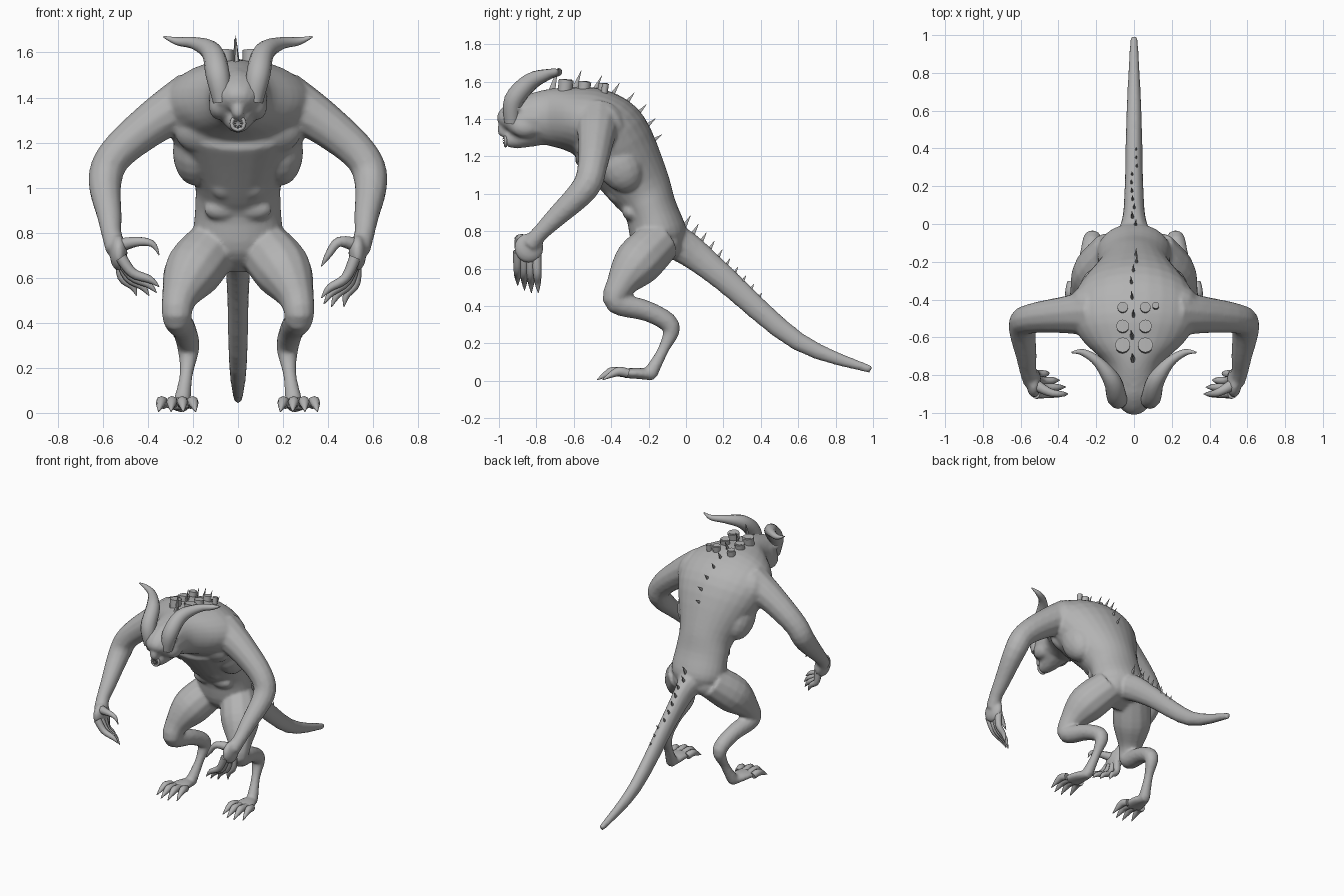
import bpy, bmesh, math, random
from mathutils import Vector, Matrix

random.seed(4)
cube = bpy.data.objects.get("Cube")
if cube:
    bpy.data.objects.remove(cube, do_unlink=True)

skin = bpy.data.materials.new("grey skin")
skin.use_nodes = True
grey = (.45, .45, .45, 1)
skin.diffuse_color = grey
skin.node_tree.nodes["Principled BSDF"].inputs["Base Color"].default_value = grey


def smooth_path(points, steps):
    """Pass a smooth spline through points of any dimension."""
    path = []
    last = len(points) - 1
    for i in range(last):
        before, start = points[max(i - 1, 0)], points[i]
        end, after = points[i + 1], points[min(i + 2, last)]
        for step in range(steps):
            t = step / steps
            pull_start, pull_end = (end - before) / 2, (after - start) / 2
            blend = t * t * (3 - 2 * t)
            path.append(start.lerp(end, blend) + pull_start * (t * (1 - t) ** 2)
                        - pull_end * (t * t * (1 - t)))
    return path + [points[last]]


def tube(bm, joints, side=1, sides=12, steps=4):
    """Closed tube through joints of (x, y, z, radius) or (x, y, z, width, depth)."""
    points = [Vector((j[0] * side, *j[1:4], j[-1])) for j in joints]
    path = smooth_path(points, steps)
    centers = [Vector(p[:3]) for p in path]
    across = Vector((1, 0, 0))
    rings = []
    for i, (center, p) in enumerate(zip(centers, path)):
        ahead = centers[min(i + 1, len(centers) - 1)]
        behind = centers[max(i - 1, 0)]
        along = (ahead - behind).normalized()
        across = (across - along * across.dot(along)).normalized()
        other = along.cross(across)
        ring = []
        for k in range(sides):
            angle = math.tau * k / sides
            ring.append(bm.verts.new(center + across * p[3] * math.cos(angle)
                                     + other * p[4] * math.sin(angle)))
        rings.append(ring)
    faces = [bm.faces.new(rings[0]), bm.faces.new(rings[-1])]
    for lower, upper in zip(rings, rings[1:]):
        for k in range(sides):
            n = (k + 1) % sides
            faces.append(bm.faces.new((lower[k], lower[n], upper[n], upper[k])))
    bmesh.ops.recalc_face_normals(bm, faces=faces)


def muscle(bm, location, size, tilt=.5):
    """Ellipsoid leaning forward with the body."""
    matrix = (Matrix.Translation(location) @ Matrix.Rotation(tilt, 4, "X")
              @ Matrix.Diagonal((*size, 1)))
    bmesh.ops.create_uvsphere(bm, u_segments=16, v_segments=10, radius=1, matrix=matrix)


def finish(name, bm):
    mesh = bpy.data.meshes.new(name)
    bm.to_mesh(mesh)
    bm.free()
    mesh.materials.append(skin)
    part = bpy.data.objects.new(name, mesh)
    bpy.context.collection.objects.link(part)
    bpy.ops.object.select_all(action="DESELECT")
    part.select_set(True)
    bpy.context.view_layer.objects.active = part
    bpy.ops.object.shade_smooth_by_angle(angle=math.radians(50))
    return part


# Torso from crotch to neck
body = bmesh.new()
tube(body, [(0, -.1, .65, .08), (0, -.14, .76, .19, .15), (0, -.19, .92, .19, .14),
            (0, -.25, 1.04, .2, .17), (0, -.4, 1.28, .32, .22), (0, -.5, 1.37, .34, .2),
            (0, -.62, 1.4, .27, .17), (0, -.74, 1.41, .15, .15), (0, -.85, 1.41, .12)], sides=28)

# Tail
tube(body, [(0, -.14, .78, .15, .1), (0, 0, .71, .07, .09), (0, .2, .55, .05, .07),
            (0, .6, .21, .04, .05), (0, .99, .06, .02)])

# Skull, muzzle and nose
tube(body, [(0, -.7, 1.4, .13), (0, -.85, 1.4, .13), (0, -.95, 1.38, .09), (0, -.98, 1.36, .04)])
tube(body, [(0, -.8, 1.35, .1), (0, -.9, 1.3, .06), (0, -.96, 1.29, .04)])
tube(body, [(0, -.96, 1.44, .02), (0, -.98, 1.34, .03), (0, -.96, 1.32, .02)])

for side in (1, -1):
    # Brow and cheek
    tube(body, [(.02, -.97, 1.39, .02), (.06, -.96, 1.41, .02), (.12, -.9, 1.47, .02)], side)
    muscle(body, (side * .08, -.86, 1.36), (.05, .08, .06), 0)
    # Arm: shoulder, upper arm, elbow, forearm, wrist
    tube(body, [(.2, -.47, 1.39, .13), (.36, -.48, 1.3, .1), (.54, -.5, 1.15, .08),
                (.59, -.54, 1.03, .075), (.57, -.7, .87, .055), (.56, -.78, .79, .045),
                (.54, -.83, .73, .05)], side)
    # Palm and thumb root
    muscle(body, (side * .53, -.84, .71), (.04, .08, .08), 0)
    # Leg: hip, thigh, knee, shin, hock, ankle, heel
    tube(body, [(.1, -.14, .75, .12), (.2, -.26, .63, .13), (.26, -.35, .51, .08),
                (.27, -.37, .42, .065), (.24, -.2, .37, .055), (.22, -.08, .29, .05),
                (.23, -.12, .17, .03), (.25, -.19, .04, .04)], side)
    # Sole
    tube(body, [(.25, -.17, .03, .03), (.26, -.26, .04, .06, .03), (.27, -.34, .04, .07, .025)], side)
    # Pectoral, shoulder, flank, belly and buttock
    muscle(body, (side * .14, -.53, 1.24), (.14, .06, .1))
    muscle(body, (side * .22, -.42, 1.37), (.12, .1, .13))
    muscle(body, (side * .19, -.36, 1.16), (.1, .12, .16))
    muscle(body, (side * .06, -.38, 1), (.06, .04, .06))
    muscle(body, (side * .07, -.3, .9), (.08, .04, .05))
    muscle(body, (side * .08, -.11, .74), (.09, .08, .09))

# Fuse the overlapping masses into one skin
body_part = finish("body", body)
fuse = body_part.modifiers.new("fuse", "REMESH")
fuse.mode = "VOXEL"
fuse.voxel_size = .011
fuse.use_smooth_shade = True
relax = body_part.modifiers.new("relax", "SMOOTH")
relax.factor = .5
relax.iterations = 4

for label, side in (("left", 1), ("right", -1)):
    # Horn sweeping up, back and outward, hooked at the tip
    bm = bmesh.new()
    tube(bm, [(.07, -.93, 1.38, .04), (.09, -.92, 1.5, .053), (.115, -.83, 1.6, .047),
              (.19, -.73, 1.64, .028), (.27, -.68, 1.65, .018), (.33, -.68, 1.67, .004)], side)
    finish(label + "_horn", bm)

    # Four bent fingers with claws, fanned out by rule; the left hand droops more
    droop = Vector((.02, 0, -.05)) if side > 0 else Vector()
    bm = bmesh.new()
    for finger in range(4):
        spread = finger / 3
        base = Vector((.52, -.9 + .1 * spread, .69))
        tip = Vector((.35 + .1 * spread ** 2, -.9 + .11 * spread, .56 - .1 * spread + .06 * spread ** 2))
        tip += droop
        knuckle = base.lerp(tip, .45) + Vector((.025, 0, -.01))
        nail = base.lerp(tip, .75)
        tube(bm, [(*base, .026), (*knuckle, .022), (*nail, .017), (*tip, .002)], side, 8)
    # Thumb
    thumb = Vector((.35, -.9, .7)) + droop
    bend = thumb + Vector((.03, 0, .05))
    tube(bm, [(.54, -.84, .74, .035), (.45, -.89, .76, .023), (*bend, .015), (*thumb, .002)], side, 8)
    finish(label + "_fingers", bm)

    # Four clawed toes, the middle ones longest
    bm = bmesh.new()
    for toe in range(4):
        fan = toe - 1.5
        x = .27 + .04 * fan
        front = -.46 + .015 * fan ** 2
        tube(bm, [(x, -.31, .04, .024), (x + .006 * fan, front + .07, .05, .025),
                  (x + .01 * fan, front + .03, .035, .018), (x + .015 * fan, front - .02, .005, .002)],
             side, 8)
    finish(label + "_toes", bm)

    # Eye
    bm = bmesh.new()
    muscle(bm, (side * .05, -.956, 1.378), (.016, .012, .01), 0)
    finish(label + "_eye", bm)

# Round lips with a ring of teeth
mouth = Vector((0, -.965, 1.285))
bpy.ops.mesh.primitive_torus_add(major_segments=16, minor_segments=8, major_radius=.028,
                                 minor_radius=.009, location=mouth, rotation=(math.pi / 2, 0, 0))
lips = bpy.context.object
lips.name = "lips"
lips.data.materials.append(skin)
bpy.ops.object.shade_smooth()
bm = bmesh.new()
for tooth in range(8):
    angle = math.tau * tooth / 8
    outward = Vector((math.cos(angle), 0, math.sin(angle)))
    root = mouth + outward * .024
    point = mouth + outward * .01 + Vector((0, -.015, 0))
    tube(bm, [(*root, .006), (*point, .001)], sides=5, steps=1)
finish("teeth", bm)

# Hollow vents in rows on the upper back, shrinking rearward
bm = bmesh.new()


def vent(x, y, radius):
    top = 1.61 - (y + .64) / 10
    tube(bm, [(x, y - .02, 1.45, radius * .9), (x, y, top, radius), (x, y, top + .001, radius * .75),
              (x, y, top - .03, radius * .7)], steps=1)


for row in range(3):
    for x in (-.06, .06):
        vent(x, -.64 + .1 * row, .04 - .006 * row)
vent(.115, -.43, .018)
finish("back_vents", bm)

# Spine spikes: an arc over the back, then a straight run down the tail
bm = bmesh.new()


def spike(base, lean, length):
    x = random.uniform(-.01, .01)
    tip = base + Vector((0, math.cos(lean), math.sin(lean))) * length
    tube(bm, [(x, base.y, base.z, .015, .022), (x * 2, tip.y, tip.z, .001)], sides=6, steps=1)


neck, bend, loin = Vector((0, -.72, 1.54)), Vector((0, -.3, 1.54)), Vector((0, -.21, 1.26))
for k in range(8):
    t = k / 7
    base = neck.lerp(bend, t).lerp(bend.lerp(loin, t), t)
    spike(base, math.radians(75 - 40 * t), .14 - .04 * t)
for k in range(10):
    t = k / 9
    spike(Vector((0, -.03, .79)).lerp(Vector((0, .37, .41)), t), math.radians(60), .11 - .04 * t)
finish("spine_spikes", bm)
